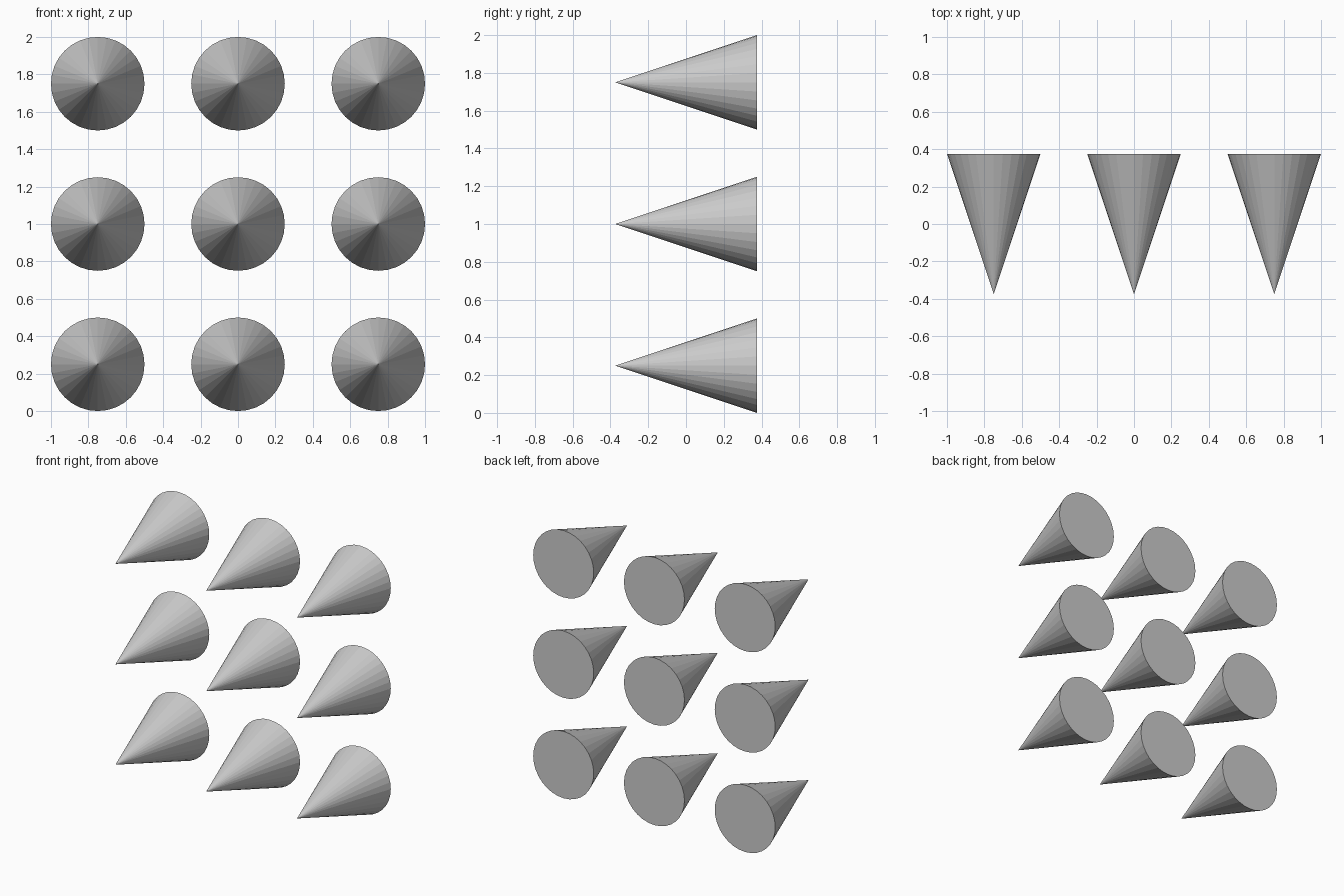
import bpy
from math import pi

if "Cube" in bpy.data.objects:
    bpy.data.objects.remove(bpy.data.objects["Cube"])

RADIUS, DEPTH, SPACING = 0.25, 0.75, 0.75

# 3 x 3 wall of flat-shaded cones, tips pointing to the front (-y)
for row in range(3):
    for col in range(3):
        bpy.ops.mesh.primitive_cone_add(
            vertices=32, radius1=RADIUS, radius2=0, depth=DEPTH,
            location=((col - 1) * SPACING, 0, RADIUS + row * SPACING),
            rotation=(pi / 2, 0, 0))
        bpy.context.object.name = f"cone_row{row + 1}_column{col + 1}"
